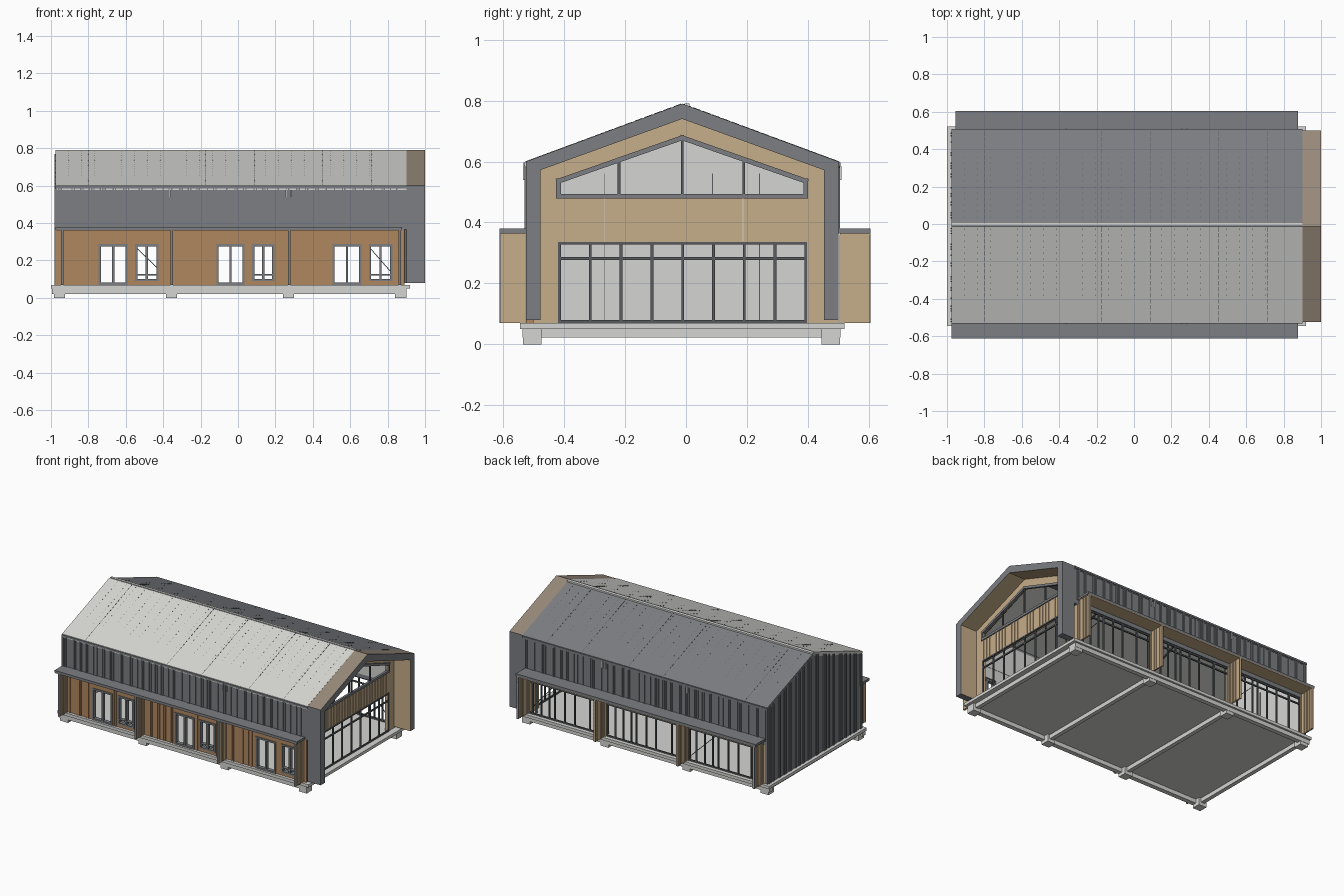
import bpy, bmesh, random
from mathutils import Vector

cube = bpy.data.objects.get("Cube")
if cube:
    bpy.data.objects.remove(cube, do_unlink=True)
random.seed(4)


def material(name, rgb):
    lin = [((c / 255 + 0.055) / 1.055) ** 2.4 for c in rgb] + [1]
    m = bpy.data.materials.new(name)
    m.use_nodes = True
    m.diffuse_color = lin
    m.node_tree.nodes["Principled BSDF"].inputs["Base Color"].default_value = lin
    return m


CONCRETE = material("pale concrete", (213, 213, 211))
SLATE = material("slate cladding", (124, 126, 130))
FRAME = material("dark frame", (88, 91, 95))
TIMBER = material("warm timber", (176, 135, 96))
TAN = material("tan timber", (198, 173, 137))
TAUPE = material("taupe roof", (152, 138, 123))
ROOF = material("pale roof", (214, 214, 211))

# Main levels and the gable line
FLOOR, HEAD, EAVE, RIDGE = 0.07, 0.365, 0.60, 0.79
YF, YB, YM = -0.525, 0.50, -0.0125
X0, X1, XP = -0.975, 0.90, 1.0
BAYS = [-0.94, -0.355, 0.275, 0.865]


def finish(name, bm, *mats):
    bmesh.ops.recalc_face_normals(bm, faces=bm.faces)
    me = bpy.data.meshes.new(name)
    bm.to_mesh(me)
    bm.free()
    for m in mats:
        me.materials.append(m)
    ob = bpy.data.objects.new(name, me)
    bpy.context.collection.objects.link(ob)
    return ob


def boxes(name, mat, items):
    """One object from (x0, x1, y0, y1, z0, z1) blocks."""
    bm = bmesh.new()
    for x0, x1, y0, y1, z0, z1 in items:
        for v in bmesh.ops.create_cube(bm, size=1)["verts"]:
            v.co = ((x0 + x1) / 2 + v.co.x * (x1 - x0), (y0 + y1) / 2 + v.co.y * (y1 - y0),
                    (z0 + z1) / 2 + v.co.z * (z1 - z0))
    return finish(name, bm, mat)


def bars(name, mat, pairs, w):
    """One object from square bars between point pairs."""
    bm = bmesh.new()
    for a, b in pairs:
        a, b = Vector(a), Vector(b)
        rot = (b - a).to_track_quat('Z', 'Y')
        for v in bmesh.ops.create_cube(bm, size=1)["verts"]:
            v.co = (a + b) / 2 + rot @ Vector((v.co.x * w, v.co.y * w, v.co.z * ((b - a).length + w)))
    return finish(name, bm, mat)


def slab(name, mat, yz, x0, x1):
    """Extrude a y-z outline along x."""
    bm = bmesh.new()
    f = bm.faces.new([bm.verts.new((x0, y, z)) for y, z in yz])
    ext = bmesh.ops.extrude_face_region(bm, geom=[f])["geom"]
    for v in ext:
        if isinstance(v, bmesh.types.BMVert):
            v.co.x = x1
    return finish(name, bm, mat)


def roof_z(y, drop=0.0):
    edge = YF if y < YM else YB
    return EAVE + (RIDGE - EAVE) * (y - edge) / (YM - edge) - drop


# Foundation: floor, beams, footings
boxes("floor_slab", CONCRETE, [(-1, 0.92, -0.545, 0.52, 0.05, FLOOR)])
CROSS = (-0.955, -0.355, 0.27, 0.87)
boxes("ground_beams", CONCRETE,
      [(-0.995, 0.9, a, b, 0.022, 0.052) for a, b in ((-0.537, -0.505), (0.475, 0.507))]
      + [(x - 0.014, x + 0.014, -0.51, 0.48, 0.022, 0.052) for x in CROSS])
boxes("footings", CONCRETE, [(x - 0.03, x + 0.03, y - 0.03, y + 0.03, 0, 0.052)
                             for x in CROSS for y in (-0.505, 0.475)])

# Front lower wall with door and window openings
DOORS = [(-0.745, -0.59), (-0.115, 0.035), (0.505, 0.66)]
WINDOWS = [(-0.55, -0.425), (0.075, 0.195), (0.70, 0.825)]
holes = sorted([(a, b, FLOOR, 0.288) for a, b in DOORS] + [(a, b, 0.09, 0.288) for a, b in WINDOWS])
wall, x = [], X0
for a, b, lo, hi in holes:
    wall += [(x, a, FLOOR, HEAD), (a, b, hi, HEAD)]
    if lo > FLOOR:
        wall.append((a, b, FLOOR, lo))
    x = b
wall.append((x, 0.89, FLOOR, HEAD))
boxes("front_timber_wall", TIMBER, [(a, b, YF, -0.50, lo, hi) for a, b, lo, hi in wall])
boxes("front_wall_lining", CONCRETE, [(a, min(b, 0.85), -0.50, -0.496, lo, hi) for a, b, lo, hi in wall])
frames, t = [], 0.012
for a, b, lo, hi in holes:
    y0, y1, m = YF - 0.006, -0.505, (a + b) / 2
    frames += [(a, a + t, y0, y1, lo, hi), (b - t, b, y0, y1, lo, hi), (a, b, y0, y1, hi - t, hi),
               (a, b, y0, y1, lo, lo + t), (m - 0.006, m + 0.006, y0, y1, lo, hi)]
    if lo > FLOOR:
        frames.append((a, b, y0, y1, 0.12, 0.128))
boxes("front_frames", SLATE, frames)


def ribs(lo, hi):
    """Rib positions in tight groups with plain gaps between."""
    x, out = lo, []
    while x < hi:
        for _ in range(random.choice((1, 2, 2, 3))):
            out.append(x)
            x += 0.013
        x += random.choice((0.02, 0.03, 0.045))
    return [p for p in out if p < hi]


RIB, DEEP = 0.007, 0.005
boxes("front_battens", TIMBER, [(x, x + RIB, YF - DEEP, YF, FLOOR, HEAD) for x in ribs(X0, 0.87)
                                if not any(a - 0.01 < x < b + 0.003 for a, b, _, _ in holes)])

# Upper walls with vertical ribs
boxes("upper_walls", SLATE, [(X0, X1, YF, -0.50, HEAD, EAVE - 0.005), (X0, X1, 0.475, YB, 0.335, EAVE - 0.005)])
boxes("upper_ribs", SLATE,
      [(x, x + RIB, YF - DEEP, YF, HEAD, 0.587) for x in ribs(X0, 0.88)]
      + [(x, x + RIB, YB, YB + DEEP, HEAD, 0.587) for x in ribs(X0, 0.88)])
boxes("wall_clips", CONCRETE, [(x, x + 0.005, y - 0.01, y + 0.01, 0.54, 0.585)
                               for x in (-0.367, 0.255, 0.282) for y in (YF, YB)])

# Closed end wall, with ribs outside and pale lining inside
gable = [(YF, FLOOR), (YB, FLOOR), (YB, EAVE - 0.01), (YM, RIDGE - 0.01), (YF, EAVE - 0.01)]
slab("end_wall", SLATE, gable, X0, X0 + 0.02)
inner = [(-0.50, FLOOR), (0.475, FLOOR), (0.475, 0.58), (YM, 0.755), (-0.50, 0.58)]
slab("end_wall_lining", CONCRETE, inner, X0 + 0.02, X0 + 0.026)
boxes("end_lining_joints", FRAME, [(X0 + 0.026, X0 + 0.028, y, y + 0.003, FLOOR, 0.56) for y in (-0.27, 0.085, 0.24)])
boxes("end_ribs", SLATE, [(X0 - DEEP, X0, y, y + RIB, FLOOR, roof_z(y, 0.015)) for y in ribs(YF, YB - 0.01)])
boxes("side_linings", CONCRETE, [(X0 + 0.02, 0.85, -0.50, -0.494, HEAD, 0.57), (X0 + 0.02, 0.85, 0.469, 0.475, HEAD, 0.57)])

# Roof slopes, ridge cap, sheet joints and fixing rows
for name, mat, e in (("front_roof", ROOF, YF - 0.004), ("back_roof", SLATE, YB + 0.004)):
    slab(name, mat, [(e, EAVE), (YM, RIDGE), (YM, RIDGE - 0.03), (e, EAVE - 0.022)], X0, X1)
boxes("ridge_cap", ROOF, [(X0, X1, -0.005, 0.012, 0.775, 0.791)])


def dashes(xs, count, half):
    out = []
    for x in xs:
        for e in (YF, YB):
            for j in range(count):
                y = e + (YM - e) * (j + 0.5) / count
                d = half if e == YF else -half
                out.append(((x, y - d, roof_z(y - d)), (x, y + d, roof_z(y + d))))
    return out


bars("roof_joints", FRAME, dashes((-0.8, -0.175, 0.09, 0.45, 0.715), 16, 0.011), 0.003)
bars("roof_fixings", FRAME, dashes([X0 + i * 0.07 for i in range(1, 27)], 16, 0.003), 0.002)
boxes("eave_gutters", SLATE, [(X0, X1, YF - 0.008, YF, 0.585, 0.597), (X0, X1, YB, YB + 0.008, 0.585, 0.597)])

# Open portal around the glazed gable
outer = [(YF, 0.08), (YF, EAVE), (YM, RIDGE), (YB, EAVE), (YB, 0.08)]
inside = [(-0.478, 0.08), (-0.478, 0.572), (YM, 0.74), (0.453, 0.572), (0.453, 0.08)]
bm = bmesh.new()
bo, bi, fo, fi = [[bm.verts.new((x, y, z)) for y, z in pts]
                  for x, pts in ((X1, outer), (0.87, inside), (XP, outer), (XP, inside))]
for k in range(4):
    bm.faces.new((bo[k], bo[k + 1], fo[k + 1], fo[k])).material_index = 1 if k in (1, 2) else 0
    bm.faces.new((bi[k], bi[k + 1], fi[k + 1], fi[k])).material_index = 2
    bm.faces.new((fo[k], fo[k + 1], fi[k + 1], fi[k]))
    bm.faces.new((bo[k], bo[k + 1], bi[k + 1], bi[k]))
for k in (0, 4):
    bm.faces.new((bo[k], fo[k], fi[k], bi[k]))
finish("gable_portal", bm, SLATE, TAUPE, TAN)

# Gable wall: side piers, middle band and sloped head around the openings
GX0, GX1 = 0.85, 0.875
boxes("gable_band", TAN, [(GX0, GX1, -0.42, 0.39, 0.335, 0.48)])
for name, a, b, s in (("right", YF + 0.005, -0.42, -0.42), ("left", 0.39, YB - 0.005, 0.39)):
    slab("gable_pier_" + name, TAN, [(a, FLOOR), (b, FLOOR), (b, roof_z(b, 0.03)), (a, roof_z(a, 0.03))], GX0, GX1)
    slab("gable_head_" + name, TAN, [(s, 0.54), (YM, 0.685), (YM, 0.76), (s, roof_z(s, 0.03))], GX0, GX1)
boxes("gable_slats", TAN, [(GX1, GX1 + 0.003, -0.415 + k * 0.03, -0.407 + k * 0.03, 0.337, 0.48) for k in range(27)])
boxes("gable_band_joints", CONCRETE, [(GX1, GX1 + 0.004, y, y + 0.003, 0.337, 0.48) for y in (-0.27, 0.186)])

# Gable glazing bars
gx, trap = GX1, [(-0.418, 0.486), (-0.418, 0.536), (YM, 0.678), (0.393, 0.536), (0.393, 0.486)]
bars("gable_window_frame", SLATE, [((gx, *trap[k]), (gx, *trap[(k + 1) % 5])) for k in range(5)], 0.016)
bars("gable_mullions", FRAME, [((gx, y, 0.486), (gx, y, z)) for y, z in ((-0.22, 0.61), (YM, 0.68), (0.19, 0.61))]
     + [((gx, -0.415 + k * 0.101, FLOOR), (gx, -0.415 + k * 0.101, 0.33)) for k in range(9)]
     + [((gx, -0.415, z), (gx, 0.393, z)) for z in (0.075, 0.282, 0.332)], 0.009)

# Back wall: three glazed bays, with doors facing those at the front
back = []
for a, b, door, win in zip(BAYS, BAYS[1:], DOORS, WINDOWS):
    back += [((a, 0.49, z), (b, 0.49, z)) for z in (0.075, 0.292, 0.33)]
    stops = [a + 0.01, (a + door[0]) / 2, b - 0.01]
    for p, q in (door, win):
        stops += [p, (p + q) / 2, q]
    back += [((s, 0.49, FLOOR), (s, 0.49, 0.33)) for s in stops]
bars("back_glazing_bars", FRAME, back, 0.009)
boxes("back_piers", TAN, [(p - 0.012, p + 0.012, 0.475, YB, FLOOR, 0.335) for p in BAYS]
      + [(X0, BAYS[0], 0.475, YB, FLOOR, 0.335)])

# Canopies and slatted side fins on both long sides
for name, y0, y1, xa in (("front", -0.612, YF, -0.975), ("back", YB, 0.605, -0.955)):
    boxes(name + "_canopy", SLATE, [(xa, 0.878, y0, y1, 0.364, 0.38)])
    boxes(name + "_canopy_soffit", TAN, [(xa + 0.005, 0.873, y0 + 0.005, y1, 0.359, 0.364)])
    boxes(name + "_fins", TAN, [(p - 0.004, p + 0.004, y0 + 0.004, y1, FLOOR, 0.36) for p in BAYS])
    step = (y1 - y0) / 6
    boxes(name + "_fin_slats", TAN, [(p - 0.007, p + 0.007, y0 + step * k + 0.006, y0 + step * k + 0.013, FLOOR, 0.36)
                                     for p in BAYS for k in range(6)])
    e = y0 if name == "front" else y1 - 0.005
    boxes(name + "_fin_edges", SLATE, [(p - 0.007, p + 0.007, e, e + 0.005, FLOOR, 0.364) for p in BAYS])

# Steel frames under the roof and diagonal bracing
steel = []
for p in BAYS[1:3] + [0.82]:
    for y in (-0.485, 0.46):
        steel += [((p, y, FLOOR), (p, y, 0.56)), ((p, y, 0.56), (p, YM, 0.735))]
bars("steel_frames", FRAME, steel, 0.008)
bars("diagonal_bracing", FRAME, [((p, 0.46, 0.285), (q, 0.46, 0.09)) for p, q in ((-0.56, -0.36), (0.69, 0.86))], 0.004)
